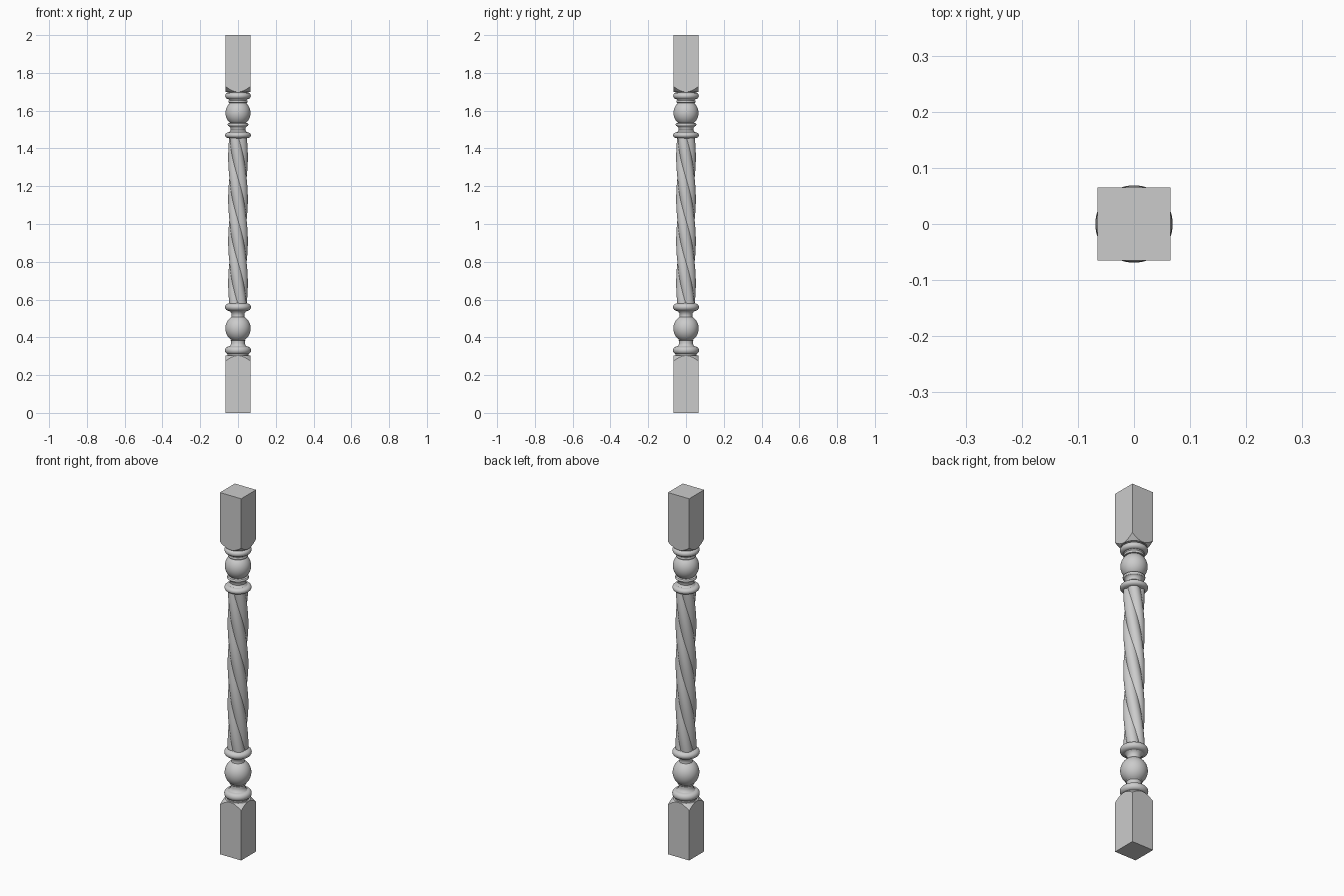
import bpy, bmesh
from math import sin, cos, pi, tau, radians

if "Cube" in bpy.data.objects:
    bpy.data.objects.remove(bpy.data.objects["Cube"])

N = 64          # segments around
HALF = 0.065    # half width of the square blocks


def skin(name, rings, cap_start=True, cap_end=True):
    """Join equal-length rings of points into a closed surface."""
    bm = bmesh.new()
    loops = [[bm.verts.new(p) for p in ring] for ring in rings]
    for a, b in zip(loops, loops[1:]):
        n = len(a)
        for i in range(n):
            j = (i + 1) % n
            bm.faces.new((a[i], a[j], b[j], b[i]))
    if cap_start:
        bm.faces.new(loops[0])
    if cap_end:
        bm.faces.new(loops[-1])
    bmesh.ops.remove_doubles(bm, verts=bm.verts, dist=1e-5)
    bmesh.ops.recalc_face_normals(bm, faces=bm.faces)
    me = bpy.data.meshes.new(name)
    bm.to_mesh(me)
    bm.free()
    ob = bpy.data.objects.new(name, me)
    bpy.context.collection.objects.link(ob)
    bpy.ops.object.select_all(action='DESELECT')
    ob.select_set(True)
    bpy.context.view_layer.objects.active = ob
    bpy.ops.object.shade_smooth_by_angle(angle=radians(30))
    return ob


def circle(r, z):
    return [(r * cos(tau * i / N), r * sin(tau * i / N), z) for i in range(N)]


def bead(z, half_h, r_in, r_out, steps=12):
    """Half-round profile bulging from r_in to r_out."""
    return [(r_in + (r_out - r_in) * sin(pi * k / steps),
             z - half_h * cos(pi * k / steps)) for k in range(steps + 1)]


def ball(z, half_h, r, r_end, steps=20):
    """Part of an ellipse that meets r_end at both ends."""
    t0 = math_acos(r_end / r)
    out = []
    for k in range(steps + 1):
        t = -t0 + 2 * t0 * k / steps
        out.append((r * cos(t), z + half_h * sin(t) / sin(t0)))
    return out


def math_acos(x):
    from math import acos
    return acos(x)


def block(name, z_end, z_tip, drop):
    """Square block whose turned end is cut by a cone."""
    s = 1 if z_tip > z_end else -1
    base, arch = [], []
    for i in range(N):
        a = tau * i / N
        rs = HALF / max(abs(cos(a)), abs(sin(a)))
        x, y = rs * cos(a), rs * sin(a)
        base.append((x, y, z_end))
        arch.append((x, y, z_tip - s * drop * (rs - HALF) / (HALF * 0.4142)))
    skin(name, [base, arch, circle(HALF - 0.001, z_tip + s * 0.001)])


# square ends
block("lower_block", 0.0, 0.303, 0.028)
block("upper_block", 2.0, 1.699, 0.028)

# lower turning: ring, neck, ball, neck, ring
lower = ([(0.056, 0.300), (0.056, 0.311)] + bead(0.331, 0.020, 0.050, 0.069)
         + [(0.046, 0.352), (0.040, 0.358), (0.036, 0.368), (0.037, 0.382), (0.042, 0.386)]
         + ball(0.447, 0.061, 0.067, 0.034)
         + [(0.033, 0.515), (0.034, 0.525), (0.040, 0.535)]
         + bead(0.560, 0.020, 0.046, 0.069) + [(0.044, 0.582)])
skin("lower_turning", [circle(r, z) for r, z in lower])

# upper turning: ring, neck, fillet, ball, collar, ring
upper = ([(0.044, 1.452)] + bead(1.470, 0.016, 0.048, 0.068)
         + [(0.044, 1.489), (0.039, 1.497), (0.040, 1.508), (0.045, 1.516)]
         + bead(1.526, 0.008, 0.048, 0.055, 6)
         + ball(1.588, 0.053, 0.066, 0.042)
         + bead(1.648, 0.007, 0.046, 0.051, 6)
         + [(0.047, 1.658)] + bead(1.678, 0.017, 0.050, 0.068)
         + [(0.058, 1.696), (0.058, 1.702)])
skin("upper_turning", [circle(r, z) for r, z in upper])

# rope-twist shaft: convex strands with sharp grooves
STRANDS, PER, STEPS = 4, 16, 90
Z0, Z1, TURNS = 0.575, 1.465, 1.0
shaft = []
for k in range(STEPS + 1):
    t = k / STEPS
    ring = []
    for i in range(STRANDS * PER):
        u = (i % PER) / PER
        r = 0.042 + 0.010 * sin(pi * u)
        a = tau * i / (STRANDS * PER) - tau * TURNS * t
        ring.append((r * cos(a), r * sin(a), Z0 + (Z1 - Z0) * t))
    shaft.append(ring)
skin("twisted_shaft", shaft)
